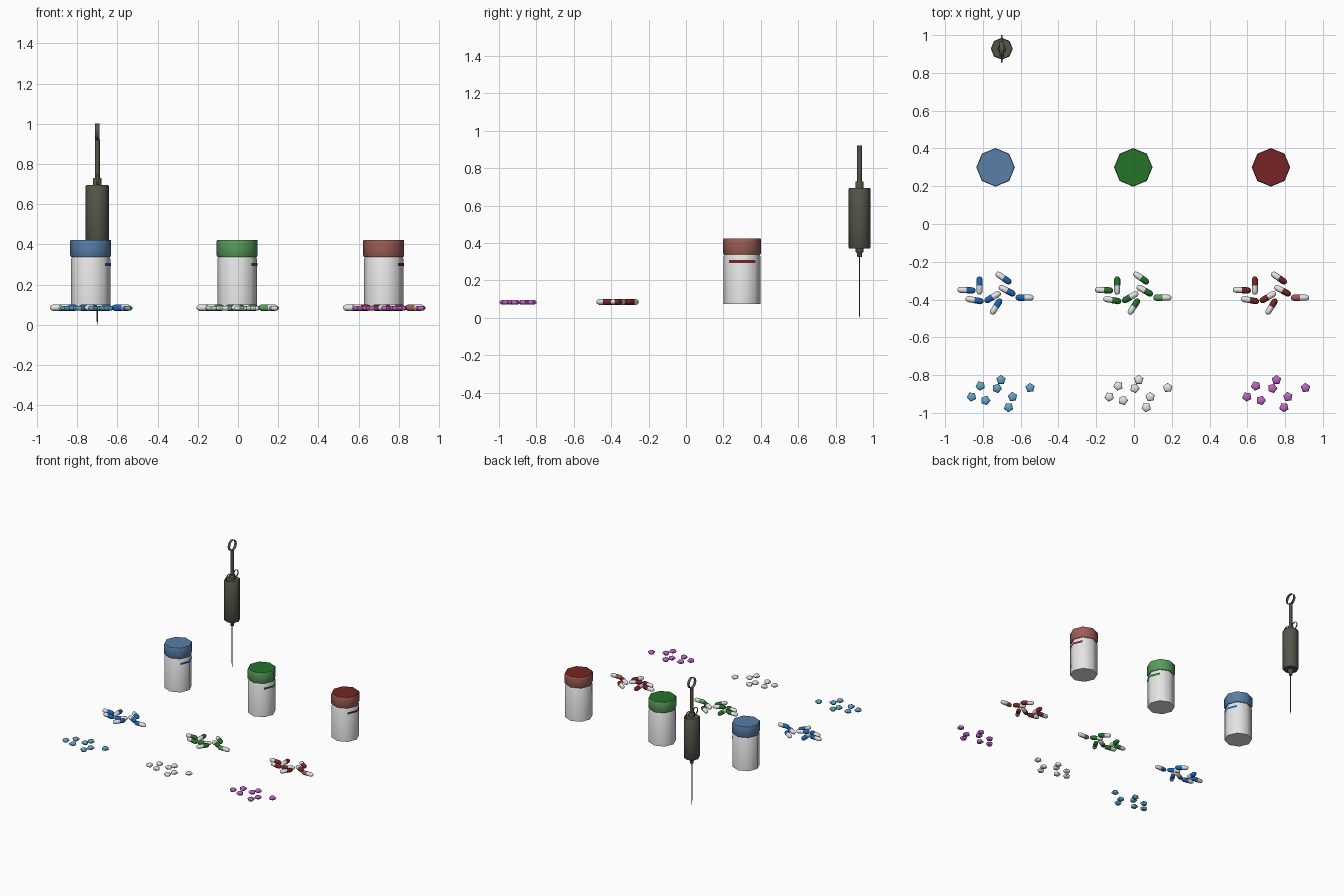
import bpy, bmesh, math
from mathutils import Matrix, Vector

if "Cube" in bpy.data.objects:
    bpy.data.objects.remove(bpy.data.objects["Cube"])


def mat(name, rgb):
    m = bpy.data.materials.new(name)
    m.diffuse_color = (*rgb, 1)
    m.use_nodes = True
    m.node_tree.nodes["Principled BSDF"].inputs["Base Color"].default_value = m.diffuse_color
    return m


WHITE = mat("white", (.78, .78, .78))
BLUE_CAP = mat("soft blue", (.10, .21, .39))
BLUE = mat("vivid blue", (.012, .13, .48))
GREEN = mat("dark green", (.018, .17, .022))
GREEN_L = mat("light green", (.098, .33, .107))
RED = mat("dark red", (.18, .018, .02))
RED_L = mat("light red", (.34, .107, .09))
CYAN = mat("pale blue", (.127, .39, .56))
PURPLE = mat("purple", (.52, .127, .55))
DARK = mat("dark metal", (.09, .09, .068))


def finish(name, bm, mats, matrix):
    me = bpy.data.meshes.new(name)
    bmesh.ops.recalc_face_normals(bm, faces=bm.faces)
    bm.to_mesh(me)
    bm.free()
    for m in mats:
        me.materials.append(m)
    me.shade_smooth()
    me.set_sharp_from_angle(angle=math.radians(50))
    ob = bpy.data.objects.new(name, me)
    ob.matrix_world = matrix
    bpy.context.collection.objects.link(ob)
    return ob


def lathe(name, profile, segs, mats, matrix, bands=None, closed=True):
    """Spin (radius, height) points round z; bands gives a material per ring
    of faces, its last entry also colouring the top cap."""
    bm = bmesh.new()
    rings = []
    for r, z in profile:
        rings.append([bm.verts.new((r * math.cos(a), r * math.sin(a), z))
                      for a in (2 * math.pi * i / segs for i in range(segs))])
    for k in range(len(rings) - 1):
        for i in range(segs):
            j = (i + 1) % segs
            f = bm.faces.new((rings[k][i], rings[k][j], rings[k + 1][j], rings[k + 1][i]))
            f.material_index = bands[k] if bands else 0
    if closed:
        bm.faces.new(rings[0][::-1])
        bm.faces.new(rings[-1]).material_index = bands[-1] if bands else 0
    return finish(name, bm, mats, matrix)


def at(x, y, z=0.0):
    return Matrix.Translation((x, y, z))


def bottle(tag, x, side, top, stripe):
    y = .30
    lathe(tag + "_bottle", [(.099, .075), (.099, .325), (.092, .340)], 8, [WHITE], at(x, y))
    # cap with its own colour on the flat top
    lathe(tag + "_bottle_cap", [(.098, .338), (.102, .345), (.102, .416), (.099, .423)],
          8, [side, top], at(x, y), bands=[0, 0, 0, 1])
    # label stripe wrapped over the two right-hand facets
    bm = bmesh.new()
    rows = [[bm.verts.new((.101 * math.cos(a), .101 * math.sin(a), z))
             for a in (-math.pi / 4, 0, math.pi / 4)] for z in (.292, .308)]
    for i in range(2):
        bm.faces.new((rows[0][i], rows[0][i + 1], rows[1][i + 1], rows[1][i]))
    finish(tag + "_label_stripe", bm, [stripe], at(x, y))


# capsule centres relative to the group, and the heading of the coloured end
CAPSULES = [(-.154, -.350, -3), (-.085, -.326, 90), (.042, -.286, -35), (.061, -.353, -28),
            (-.016, -.387, 210), (-.111, -.403, -10), (.003, -.437, 58), (.154, -.390, 180)]
# tablet centres relative to the group
TABLETS = [(.029, -.825), (-.080, -.857), (.008, -.870), (.183, -.867),
           (-.127, -.915), (-.053, -.934), (.090, -.915), (.069, -.971)]

CAPSULE_PROFILE = [(.004, -.048), (.011, -.044), (.016, -.033), (.016, 0),
                   (.0165, 0), (.0165, .033), (.011, .044), (.004, .048)]
TABLET_PROFILE = [(.018, -.011), (.026, -.004), (.026, .004), (.018, .011)]

GROUPS = [("blue", -.733, BLUE_CAP, BLUE_CAP, BLUE, BLUE, CYAN),
          ("green", -.004, GREEN_L, GREEN, GREEN, GREEN_L, WHITE),
          ("red", .725, RED_L, RED, RED, RED_L, PURPLE)]

for tag, gx, side, top, strong, light, tablet in GROUPS:
    bottle(tag, gx, side, top, strong)
    for n, (dx, y, ang) in enumerate(CAPSULES):
        colour = light if n == 7 else strong
        turn = Matrix.Rotation(math.radians(ang), 4, 'Z') @ Matrix.Rotation(math.pi / 2, 4, 'Y')
        lathe(f"{tag}_capsule_{n + 1}", CAPSULE_PROFILE, 8, [WHITE, colour],
              at(gx + dx, y, .085) @ turn, bands=[0, 0, 0, 1, 1, 1, 1, 1])
    for n, (dx, y) in enumerate(TABLETS):
        spin = Matrix.Rotation(math.radians(90 + 25 * n), 4, 'Z')
        lathe(f"{tag}_tablet_{n + 1}", TABLET_PROFILE, 5, [tablet],
              at(gx + dx, y, .083) @ spin)

# syringe
SX, SY = -.70, .928
lathe("syringe_barrel", [(.054, .370), (.058, .376), (.058, .689), (.054, .695)], 8, [DARK], at(SX, SY))
lathe("syringe_nozzle", [(.012, .325), (.014, .345), (.021, .352), (.021, .372)], 8, [DARK], at(SX, SY))
lathe("syringe_needle", [(.001, 0), (.004, .03), (.004, .327)], 6, [DARK], at(SX, SY))
lathe("syringe_collar", [(.022, .693), (.022, .725), (.019, .730)], 8, [DARK], at(SX, SY))
lathe("plunger_rod", [(.0125, .728), (.0125, .922)], 8, [DARK], at(SX, SY))


def ring(name, y, z, r, half):
    # thin open band whose axis runs along x
    lathe(name, [(r, -half), (r, half)], 12, [DARK],
          at(SX, y, z) @ Matrix.Rotation(math.pi / 2, 4, 'Y'), closed=False)


ring("plunger_thumb_ring", SY, .959, .042, .011)
for s, tag in ((-1, "front"), (1, "back")):
    ring(tag + "_finger_ring", SY + s * .044, .72, .028, .005)
